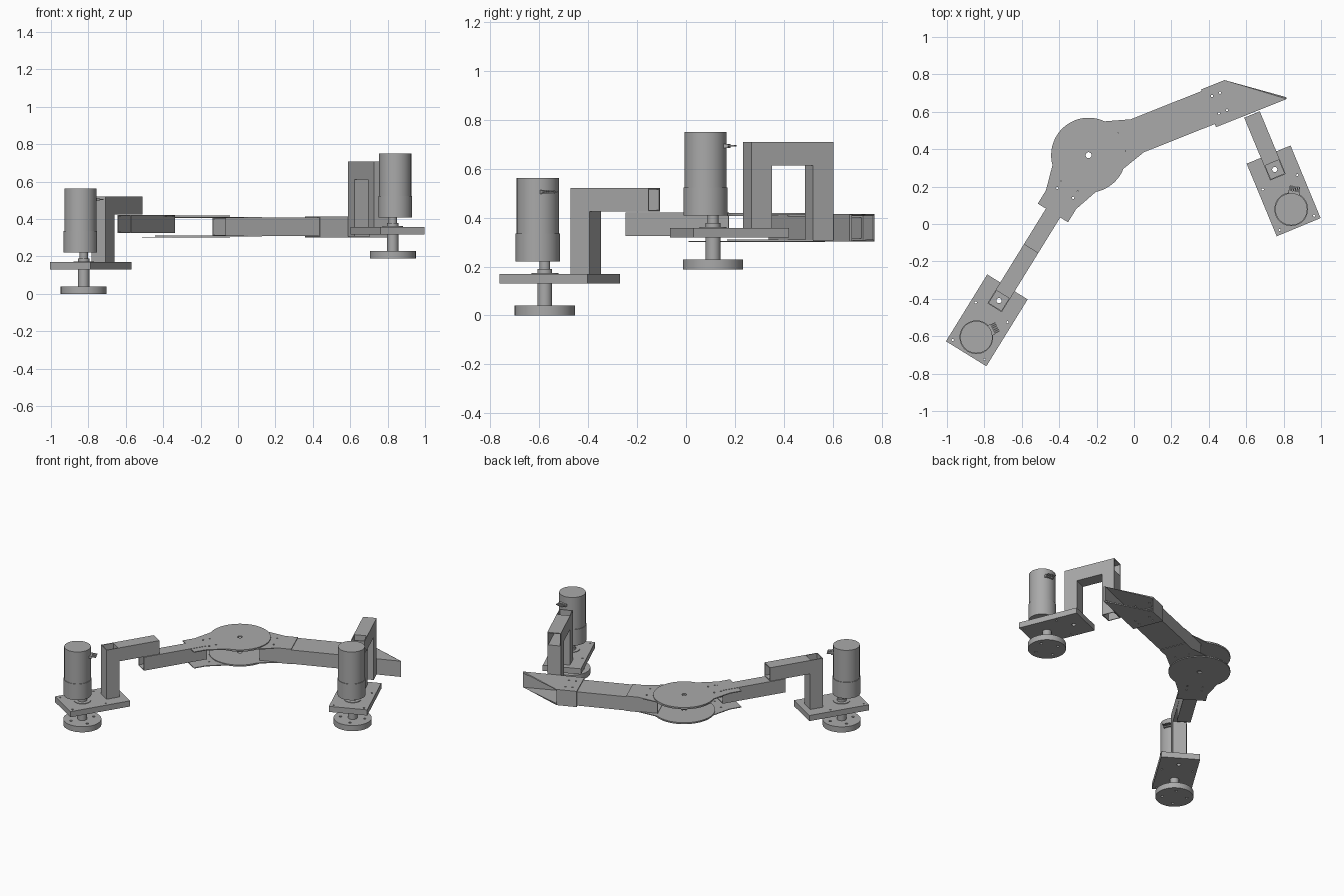
import bpy, bmesh, math
from mathutils import Matrix, Vector

if "Cube" in bpy.data.objects:
    bpy.data.objects.remove(bpy.data.objects["Cube"])

metal = bpy.data.materials.new("grey_metal")
metal.use_nodes = True
GREY = (0.4, 0.4, 0.4, 1)
metal.diffuse_color = GREY
metal.node_tree.nodes["Principled BSDF"].inputs["Base Color"].default_value = GREY


def frame(x, y, degrees, z=0):
    return Matrix.Translation((x, y, z)) @ Matrix.Rotation(math.radians(degrees), 4, 'Z')


def finish(bm, name, place):
    mesh = bpy.data.meshes.new(name)
    bm.to_mesh(mesh)
    bm.free()
    mesh.materials.append(metal)
    obj = bpy.data.objects.new(name, mesh)
    bpy.context.collection.objects.link(obj)
    obj.matrix_world = place
    return obj


def activate(obj):
    bpy.context.view_layer.update()
    bpy.ops.object.select_all(action='DESELECT')
    obj.select_set(True)
    bpy.context.view_layer.objects.active = obj


def prism(name, place, outline, z0, z1, open_sides=(), wall=0):
    """Extruded outline; open_sides are direction vectors of faces left open."""
    bm = bmesh.new()
    bm.faces.new([bm.verts.new((x, y, z0)) for x, y in outline])
    up = bmesh.ops.extrude_face_region(bm, geom=bm.faces[:])
    moved = [v for v in up['geom'] if isinstance(v, bmesh.types.BMVert)]
    bmesh.ops.translate(bm, verts=moved, vec=(0, 0, z1 - z0))
    bmesh.ops.recalc_face_normals(bm, faces=bm.faces[:])
    bm.normal_update()
    gone = [f for f in bm.faces
            if any(f.normal.dot(Vector(d).normalized()) > 0.95 for d in open_sides)]
    bmesh.ops.delete(bm, geom=gone, context='FACES')
    obj = finish(bm, name, place)
    if wall:
        solid = obj.modifiers.new("wall", 'SOLIDIFY')
        solid.thickness = wall
        solid.offset = -1
        solid.use_even_offset = True
        activate(obj)
        bpy.ops.object.modifier_apply(modifier="wall")
    return obj


def rect(x0, x1, half):
    return [(x0, -half), (x1, -half), (x1, half), (x0, half)]


def add_cylinder(bm, x, y, z0, z1, radius, sides):
    bmesh.ops.create_cone(bm, cap_ends=True, segments=sides, radius1=radius, radius2=radius,
                          depth=z1 - z0, matrix=Matrix.Translation((x, y, (z0 + z1) / 2)))


def smooth(obj):
    activate(obj)
    bpy.ops.object.shade_smooth_by_angle(angle=math.radians(30))


def cylinder(name, place, x, z0, z1, radius, sides=48):
    bm = bmesh.new()
    add_cylinder(bm, x, 0, z0, z1, radius, sides)
    obj = finish(bm, name, place)
    smooth(obj)
    return obj


def drill(obj, holes):
    """Cut vertical holes given as (x, y, radius) through an object."""
    bm = bmesh.new()
    for x, y, radius in holes:
        add_cylinder(bm, x, y, -1, 2, radius, 16)
    cutter = finish(bm, "hole_cutter", obj.matrix_world.copy())
    cutter.hide_render = True
    cut = obj.modifiers.new("holes", 'BOOLEAN')
    cut.operation = 'DIFFERENCE'
    cut.solver = 'EXACT'
    cut.object = cutter
    activate(obj)
    bpy.ops.object.modifier_apply(modifier="holes")
    bpy.data.objects.remove(cutter)


WALL = 0.006
TUBE = 0.045
UP, DOWN, AHEAD, BACK = (0, 0, 1), (0, 0, -1), (1, 0, 0), (-1, 0, 0)
HINGE = (-0.243, 0.368)
BOLTS = [(x, y, 0.006) for x in (0.19, 0.237) for y in (-0.05, 0.05)]


# Motor, base plate, wheel and upright shared by both ends
def drive_unit(side, place):
    shaft, motor = -0.072, -0.106
    wheel = cylinder(side + "_wheel", place, shaft, 0, 0.04, 0.123)
    drill(wheel, [(shaft + 0.08 * c, 0.08 * s, 0.009)
                  for c, s in ((1, 0), (0, 1), (-1, 0), (0, -1))])
    cylinder(side + "_wheel_shaft", place, shaft, 0.04, 0.13, 0.03)
    plate = prism(side + "_base_plate", place, rect(-0.21, 0.21, 0.127), 0.13, 0.17)
    corners = [(x, y, 0.006) for x in (-0.185, 0.05) for y in (-0.1, 0.1)]
    drill(plate, corners + [(0.124, 0, 0.014)])
    cylinder(side + "_shaft_collar", place, shaft, 0.17, 0.174, 0.055)
    cylinder(side + "_coupling", place, shaft, 0.17, 0.19, 0.03)
    cylinder(side + "_motor_shaft", place, shaft, 0.19, 0.225, 0.022)
    cylinder(side + "_gearbox", place, motor, 0.22, 0.335, 0.09)
    cylinder(side + "_motor_body", place, motor, 0.335, 0.562, 0.086)
    # Terminal connector with its pins
    spot = place @ frame(motor, 0, -32)
    prism(side + "_connector", spot, rect(0.08, 0.098, 0.03), 0.496, 0.512)
    for i in range(6):
        y = (i - 2.5) * 0.01
        pin = [(0.09, y - 0.003), (0.125, y - 0.003), (0.125, y + 0.003), (0.09, y + 0.003)]
        prism(side + "_connector_pin", spot, pin, 0.502, 0.508)
    prism(side + "_upright", place, rect(0.079, 0.169, TUBE), 0.17, 0.52, (UP, DOWN), WALL)


right_end = frame(-0.787, -0.515, 58.3)
left_end = frame(0.80, 0.177, 112.5, 0.188)
drive_unit("right", right_end)
drive_unit("left", left_end)

# Stepped tubes of the right end
prism("right_upper_tube", right_end, rect(0.169, 0.452, TUBE), 0.424, 0.52, (AHEAD, BACK), WALL)
prism("right_lower_tube", right_end, rect(0.342, 0.785, TUBE), 0.325, 0.421, (AHEAD, BACK), WALL)

# Arch tubes of the left end
prism("left_upper_tube", left_end, rect(0.169, 0.442, TUBE), 0.424, 0.52, (AHEAD, BACK), WALL)
prism("left_drop_tube", left_end, rect(0.352, 0.442, TUBE), 0.119, 0.424, (UP, DOWN), WALL)


# Hinge plates: a disc running into a bolted tab
def hinge_plate(name, place, z0, z1):
    start = math.radians(43)
    sweep = 2 * math.pi - 2 * start
    disc = [(0.2 * math.cos(start + sweep * i / 48), 0.2 * math.sin(start + sweep * i / 48))
            for i in range(49)]
    tab = [(0.28, -0.095), (0.363, -0.095), (0.363, 0.095), (0.28, 0.095)]
    plate = prism(name, place, disc + tab, z0, z1)
    drill(plate, BOLTS + [(0, 0, 0.016)])


arm = frame(*HINGE, 21.7)
forearm = frame(*HINGE, 238.3)
hinge_plate("arm_hinge_top", arm, 0.406, 0.412)
hinge_plate("arm_hinge_bottom", arm, 0.306, 0.311)
hinge_plate("forearm_hinge_top", forearm, 0.413, 0.419)
hinge_plate("forearm_hinge_bottom", forearm, 0.3, 0.305)

# Main arm tube and its mitred end sleeve
prism("arm_tube", arm, rect(0.153, 0.72, 0.095), 0.309, 0.407, (AHEAD, BACK), WALL)
sleeve_outline = [(0.689, -0.113), (1.096, -0.113), (0.824, 0.104), (0.689, 0.104)]
sleeve = prism("arm_end_sleeve", arm, sleeve_outline, 0.302, 0.414,
               (BACK, (0.217, 0.272, 0)), WALL)
drill(sleeve, [(x + 0.54, y, r) for x, y, r in BOLTS])
